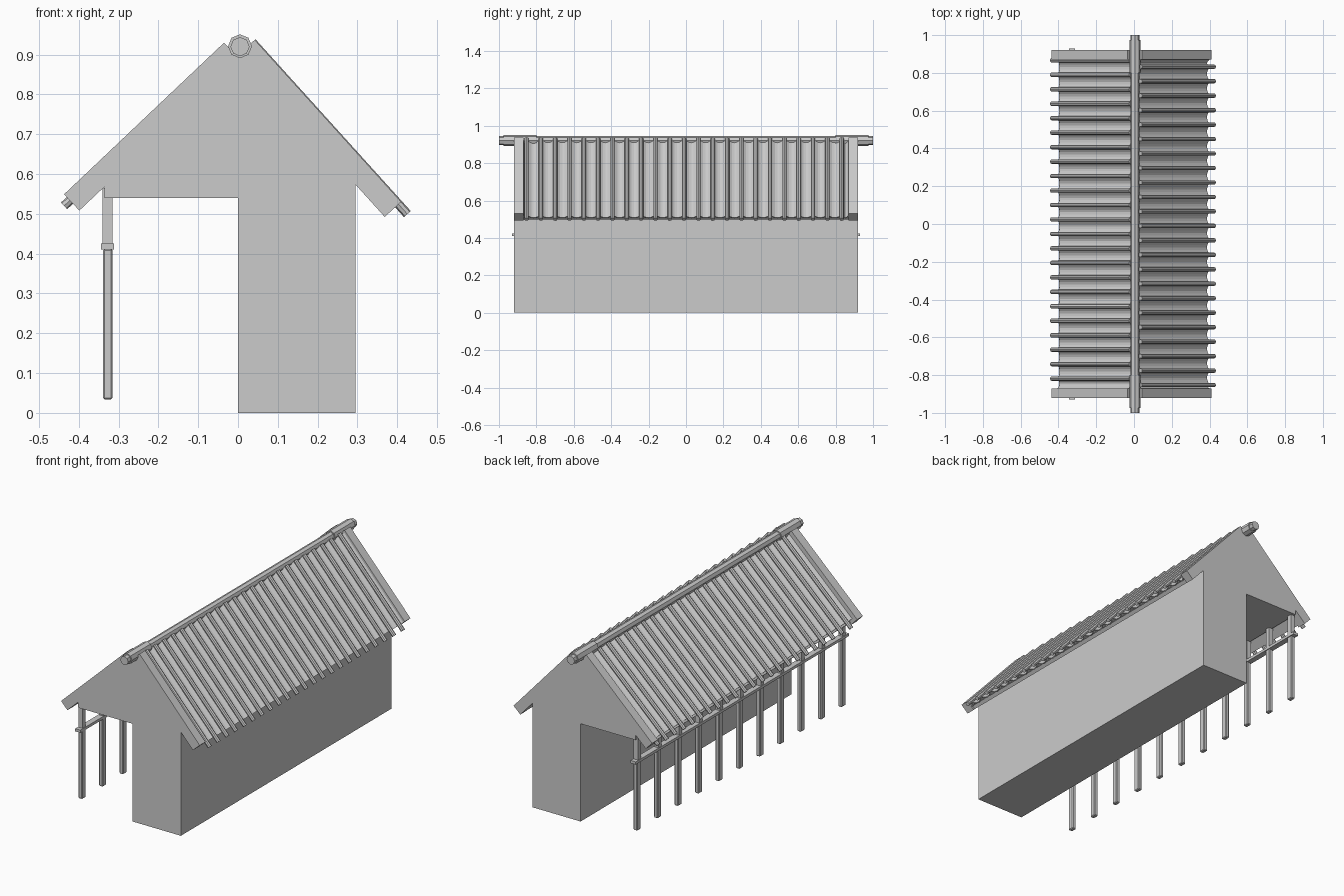
import bpy, math
from mathutils import Vector

if "Cube" in bpy.data.objects:
    bpy.data.objects.remove(bpy.data.objects["Cube"])

HALF = 0.92      # half length of the building
ROLLS = 23       # roll tiles per slope
STEP = 0.0766


def make(name, verts, faces):
    me = bpy.data.meshes.new(name)
    me.from_pydata([tuple(v) for v in verts], [], faces)
    me.update()
    ob = bpy.data.objects.new(name, me)
    bpy.context.collection.objects.link(ob)
    return ob


def prism(name, pts, y0, y1):
    """Extrude a counter-clockwise xz profile along y."""
    n = len(pts)
    verts = [(x, y0, z) for x, z in pts] + [(x, y1, z) for x, z in pts]
    faces = [tuple(range(n)), tuple(range(2 * n - 1, n - 1, -1))]
    faces += [((i + 1) % n, i, n + i, n + (i + 1) % n) for i in range(n)]
    return make(name, verts, faces)


def box(name, x0, x1, y0, y1, z0, z1):
    return prism(name, [(x0, z0), (x1, z0), (x1, z1), (x0, z1)], y0, y1)


def rod(name, a, b, r, sides=8):
    a, b = Vector(a), Vector(b)
    bpy.ops.mesh.primitive_cylinder_add(vertices=sides, radius=r, depth=(b - a).length,
                                        location=(a + b) / 2)
    ob = bpy.context.object
    ob.name = name
    ob.rotation_euler = (b - a).to_track_quat('Z', 'Y').to_euler()
    return ob


# House body with the overhanging upper storey
prism("house_body", [(0, 0), (0.295, 0), (0.295, 0.575), (0.005, 0.905),
                     (-0.335, 0.575), (-0.335, 0.54), (0, 0.54)], -HALF, HALF)


def roof(side, top, end, roll_t, roll_over, pan_cut, phase):
    """One slope: s runs down the slope, t is the offset along its normal."""
    top, end = Vector(top), Vector(end)
    length = (end - top).length
    d = (end - top) / length
    n = Vector((-d.y, d.x)) if d.x > 0 else Vector((d.y, -d.x))

    def at(s, t):
        p = top + d * s + n * t
        return p.x, p.y

    def board(name, s0, s1, t0, t1, y0, y1):
        pts = [at(s0, t0), at(s1, t0), at(s1, t1), at(s0, t1)]
        if d.x < 0:
            pts.reverse()
        prism(side + name, pts, y0, y1)

    # Gable boards and the deck between them
    board("_gable_board_front", 0, length, -0.056, 0, -HALF, -0.87)
    board("_gable_board_back", 0, length, -0.056, 0, 0.87, HALF)
    board("_roof_deck", 0, length - 0.01, -0.056, roll_t - 0.026, -0.87, 0.87)

    # Concave pan tiles
    ys = [phase + (i - (ROLLS - 1) / 2) * STEP for i in range(ROLLS)]
    edges = [-0.87] + [y for y in ys if abs(y) < 0.86] + [0.87]
    prof = []
    for a, b in zip(edges, edges[1:]):
        for k in range(6):
            prof.append((a + (b - a) * k / 6, -0.02 * math.sin(math.pi * k / 6)))
    prof.append((edges[-1], 0))
    verts, faces = [], []
    for y, sag in prof:
        for s in (0.0, length - pan_cut):
            x, z = at(s, roll_t - 0.003 + sag)
            verts.append((x, y, z))
    for i in range(len(prof) - 1):
        f = (2 * i, 2 * i + 1, 2 * i + 3, 2 * i + 2)
        faces.append(f if d.x > 0 else f[::-1])
    pan = make(side + "_pan_tiles", verts, faces)
    mod = pan.modifiers.new("thickness", 'SOLIDIFY')
    mod.thickness = 0.005
    mod.offset = -1

    # Round roll tiles covering the joints
    for i, y in enumerate(ys):
        x0, z0 = at(0, roll_t)
        x1, z1 = at(length + roll_over, roll_t)
        rod(f"{side}_roll_tile_{i + 1}", (x0, y, z0), (x1, y, z1), 0.0115)


roof("left", (-0.035, 0.93), (-0.437, 0.549), -0.021, 0.02, 0.02, 0.024)
roof("right", (0.042, 0.937), (0.41, 0.53), -0.009, 0.033, 0.0, -0.01)

# Ridge pole with thicker end collars
rod("ridge_pole", (0.005, -1, 0.92), (0.005, 1, 0.92), 0.024)
for s, label in ((-1, "front"), (1, "back")):
    rod("ridge_collar_" + label, (0.005, s * 0.8, 0.921), (0.005, s * 0.975, 0.921), 0.03)

# Rail and gallery posts on the open side
box("gallery_rail", -0.344, -0.312, -0.93, 0.93, 0.41, 0.425)
for i in range(11):
    y = -0.893 + i * 0.1786
    post = box(f"lower_post_{i + 1}", -0.339, -0.315, y - 0.017, y + 0.017, 0.034, 0.412)
    bev = post.modifiers.new("chamfer", 'BEVEL')
    bev.width = 0.004
    bev.segments = 1
    box(f"upper_post_{i + 1}", -0.341, -0.315, y - 0.013, y + 0.013, 0.424, 0.565)
